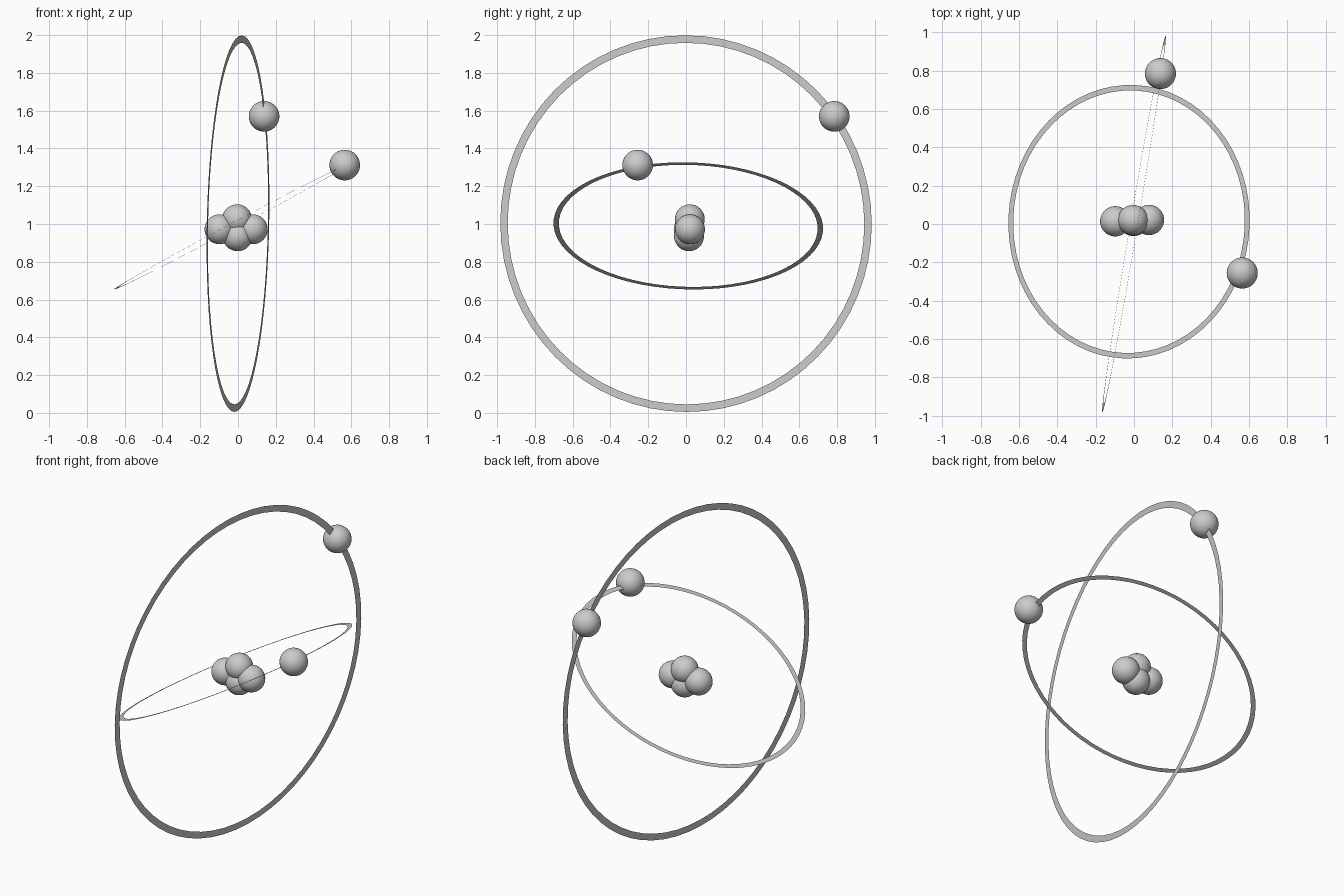
import bpy, bmesh
from mathutils import Vector

cube = bpy.data.objects.get("Cube")
if cube:
    bpy.data.objects.remove(cube, do_unlink=True)

grey = bpy.data.materials.new("light_grey")
grey.use_nodes = True
grey.diffuse_color = (0.6, 0.6, 0.6, 1)
grey.node_tree.nodes["Principled BSDF"].inputs["Base Color"].default_value = (0.6, 0.6, 0.6, 1)


def add_object(name, bm, location):
    mesh = bpy.data.meshes.new(name)
    bm.to_mesh(mesh)
    bm.free()
    mesh.materials.append(grey)
    obj = bpy.data.objects.new(name, mesh)
    obj.location = location
    bpy.context.collection.objects.link(obj)
    return obj


def ball(name, location, radius=0.081):
    bm = bmesh.new()
    bmesh.ops.create_uvsphere(bm, u_segments=48, v_segments=24, radius=radius)
    for face in bm.faces:
        face.smooth = True
    return add_object(name, bm, location)


def orbit(name, location, normal, radius):
    """Flat circular band, 4% of its radius wide, facing along normal."""
    bm = bmesh.new()
    rims = [bmesh.ops.create_circle(bm, segments=64, radius=r)["verts"]
            for r in (radius, radius * 0.96)]
    bmesh.ops.bridge_loops(bm, edges=bm.edges[:])
    bmesh.ops.recalc_face_normals(bm, faces=bm.faces[:])
    obj = add_object(name, bm, location)
    obj.rotation_mode = 'QUATERNION'
    obj.rotation_quaternion = Vector(normal).to_track_quat('Z', 'Y')
    return obj


# Orbit bands
orbit("large_orbit", (0, 0, 1.002), (1, -0.168, -0.02), 0.997)
orbit("small_orbit", (-0.026, 0.012, 0.99), (-0.47, 0.022, 0.88), 0.714)

# Orbiting balls
ball("large_orbit_electron", (0.138, 0.785, 1.57))
ball("small_orbit_electron", (0.565, -0.256, 1.312))

# Clustered nucleus
for name, spot in {
    "nucleus_left": (0.078, 0.021, 0.972),
    "nucleus_right": (-0.098, 0.014, 0.972),
    "nucleus_top": (-0.005, 0.02, 1.025),
    "nucleus_bottom": (-0.002, 0.016, 0.935),
}.items():
    ball(name, spot, 0.079)
